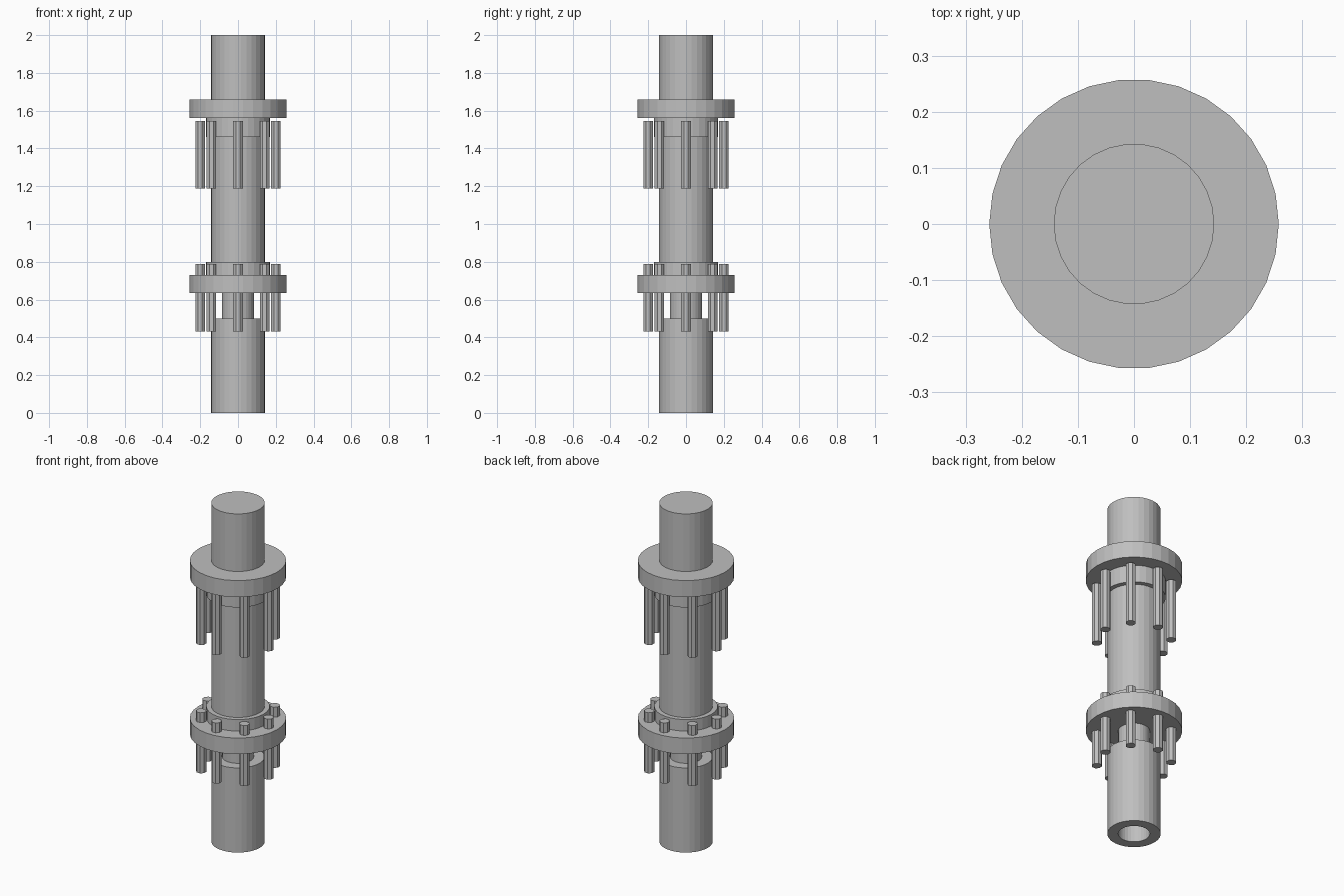
import bpy, bmesh, math
from mathutils import Matrix, Vector

cube = bpy.data.objects.get("Cube")
if cube:
    bpy.data.objects.remove(cube, do_unlink=True)

# Single plain grey metal
metal = bpy.data.materials.new("grey_metal")
metal.use_nodes = True
grey = (0.52, 0.52, 0.52, 1)
metal.diffuse_color = grey
metal.node_tree.nodes["Principled BSDF"].inputs["Base Color"].default_value = grey

SIDES = 30
BOLT_SIDES = 8


def finish(name, bm):
    bmesh.ops.recalc_face_normals(bm, faces=bm.faces)
    mesh = bpy.data.meshes.new(name)
    bm.to_mesh(mesh)
    bm.free()
    mesh.materials.append(metal)
    obj = bpy.data.objects.new(name, mesh)
    bpy.context.collection.objects.link(obj)
    return obj


def lathe(name, profile):
    """Turn a (radius, height) profile around the z axis."""
    bm = bmesh.new()
    verts = [bm.verts.new((r, 0, z)) for r, z in profile]
    edges = [bm.edges.new(pair) for pair in zip(verts, verts[1:])]
    bmesh.ops.spin(bm, geom=verts + edges, cent=(0, 0, 0), axis=(0, 0, 1),
                   angle=math.tau, steps=SIDES, use_merge=False)
    bmesh.ops.remove_doubles(bm, verts=bm.verts, dist=0.0005)
    return finish(name, bm)


def disc(name, radius, low, high):
    return lathe(name, [(0, low), (radius, low), (radius, high), (0, high)])


def bolt_ring(name, low, high, count=8, ring=0.2, radius=0.028):
    """Eight straight studs, flats facing outward."""
    for i in range(count):
        angle = math.tau * i / count
        spot = Vector((ring * math.cos(angle), ring * math.sin(angle), (low + high) / 2))
        turn = Matrix.Rotation(angle + math.pi / BOLT_SIDES, 4, "Z")
        bm = bmesh.new()
        bmesh.ops.create_cone(bm, cap_ends=True, segments=BOLT_SIDES,
                              radius1=radius, radius2=radius, depth=high - low,
                              matrix=Matrix.Translation(spot) @ turn)
        finish(f"{name}_{i + 1}", bm)


PIPE, BORE, COLLAR, FLANGE = 0.143, 0.085, 0.17, 0.258

# Lower pipe, open at the bottom, with the narrow neck above it
lathe("lower_pipe", [(0, 0.5), (BORE, 0.5), (BORE, 0), (PIPE, 0),
                     (PIPE, 0.5), (BORE, 0.5), (BORE, 0.64), (0, 0.64)])

# Long upper pipe
disc("upper_pipe", PIPE, 0.64, 2.0)

# Lower joint: flange, collar and studs through it
disc("lower_flange", FLANGE, 0.635, 0.73)
disc("lower_collar", COLLAR, 0.725, 0.798)
bolt_ring("lower_bolt", 0.43, 0.788)

# Upper joint: flange, collar and studs hanging below it
disc("upper_flange", FLANGE, 1.562, 1.66)
disc("upper_collar", COLLAR, 1.46, 1.565)
bolt_ring("upper_bolt", 1.188, 1.546)
